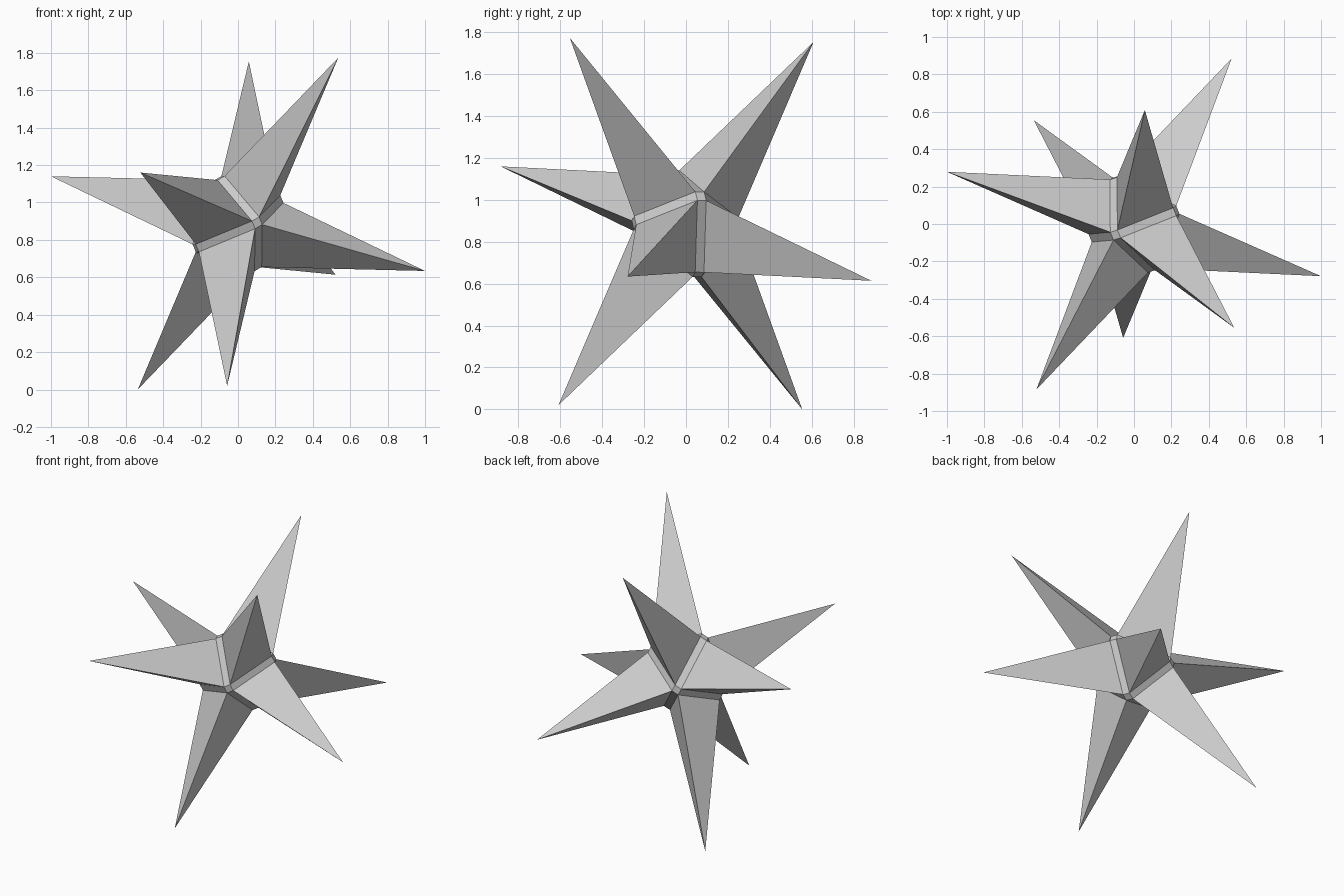
import bpy
import bmesh
from itertools import product
from mathutils import Vector

cube = bpy.data.objects.get("Cube")
if cube:
    bpy.data.objects.remove(cube, do_unlink=True)

# Tilted, slightly skewed axes of the octahedral star
CENTER = Vector((0, 0, 0.887))
AXES = [Vector((-0.232, -0.138, 0.570)),
        Vector((0.529, 0.165, 0.307)),
        Vector((0.239, -0.582, 0.010))]
NODE, INSET = 0.427, 0.036   # distance of core corners along / across an axis

grey = bpy.data.materials.new("light_grey")
grey.use_nodes = True
grey.diffuse_color = (0.6, 0.6, 0.6, 1)
grey.node_tree.nodes["Principled BSDF"].inputs["Base Color"].default_value = (0.6, 0.6, 0.6, 1)


def place(coords):
    return CENTER + sum((a * c for a, c in zip(AXES, coords)), Vector())


def face_corners(signs):
    """Three inset corners of one octahedron face."""
    return [place([s * (NODE if i == j else INSET) for j, s in enumerate(signs)])
            for i in range(3)]


def finish(bm, name):
    mesh = bpy.data.meshes.new(name)
    bm.to_mesh(mesh)
    bm.free()
    mesh.materials.append(grey)
    bpy.context.collection.objects.link(bpy.data.objects.new(name, mesh))


octants = list(product((1, -1), repeat=3))

# Core: bevelled octahedron, left open where the spikes attach
bm = bmesh.new()
for signs in octants:
    for p in face_corners(signs):
        bm.verts.new(p)
bmesh.ops.convex_hull(bm, input=bm.verts)
bmesh.ops.dissolve_limit(bm, angle_limit=0.03, verts=bm.verts, edges=bm.edges)
bmesh.ops.recalc_face_normals(bm, faces=bm.faces)
openings = [f for f in bm.faces if len(f.verts) == 3]
bmesh.ops.delete(bm, geom=openings, context='FACES_ONLY')
finish(bm, "core")

# Spikes: a three-sided point on every octahedron face
for n, signs in enumerate(octants, 1):
    bm = bmesh.new()
    base = [bm.verts.new(p) for p in face_corners(signs)]
    tip = bm.verts.new(place(signs))
    for i in range(3):
        bm.faces.new((base[i], base[(i + 1) % 3], tip))
    # Turn the sides outward
    side = bm.faces[:][0]
    side.normal_update()
    middle = (sum((v.co for v in base), Vector()) / 3 + tip.co) / 2
    if side.normal.dot(side.calc_center_median() - middle) < 0:
        bmesh.ops.reverse_faces(bm, faces=bm.faces[:])
    finish(bm, f"spike_{n}")
